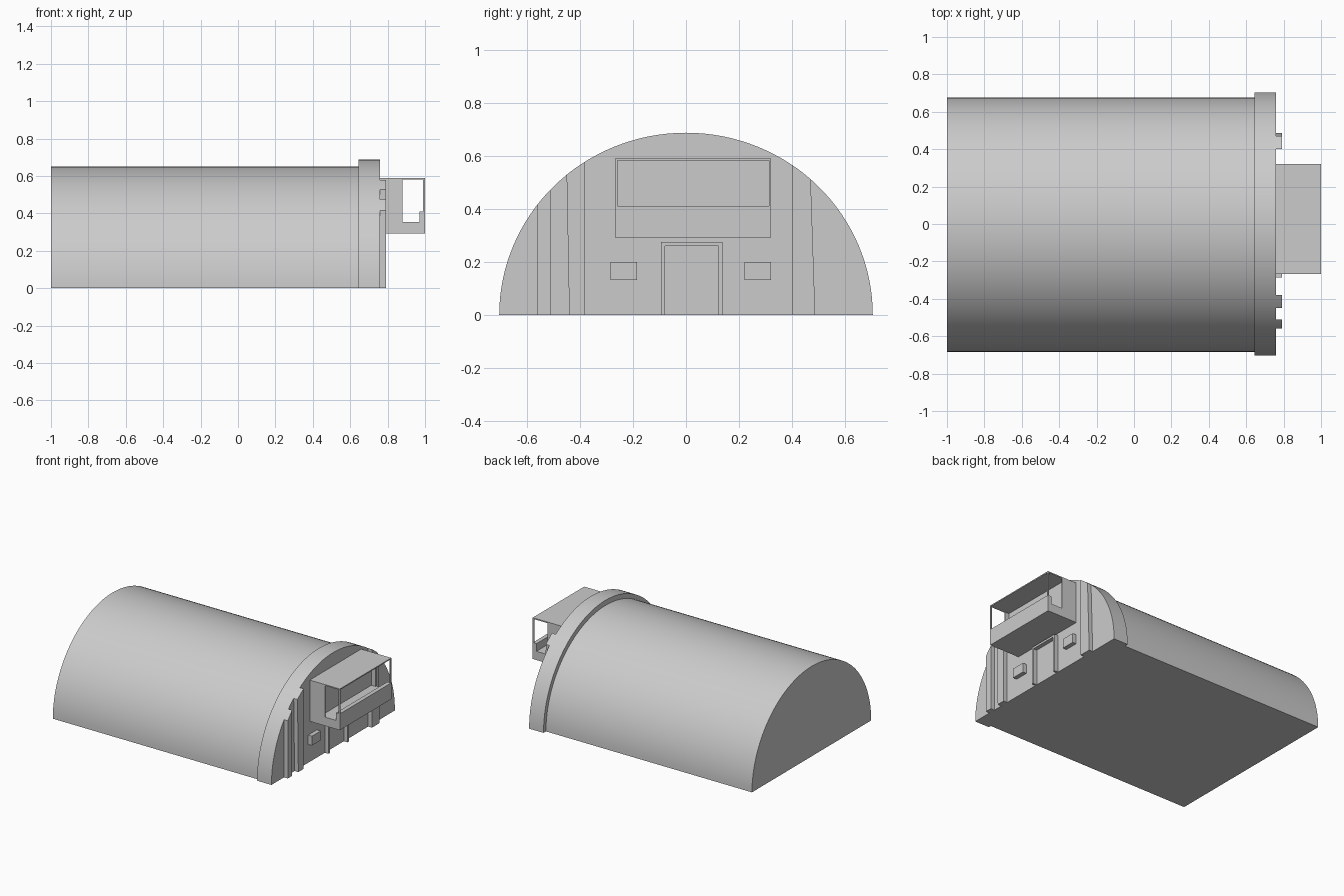
import bpy, math

cube = bpy.data.objects.get("Cube")
if cube:
    bpy.data.objects.remove(cube, do_unlink=True)

grey = bpy.data.materials.new("plain_grey")
grey.use_nodes = True
colour = (0.6, 0.6, 0.6, 1)
grey.diffuse_color = colour
grey.node_tree.nodes["Principled BSDF"].inputs["Base Color"].default_value = colour

WALL, PROUD = 0.76, 0.79      # end wall plane and face of its raised trim
HALF, HEIGHT = 0.704, 0.687   # arch of the end ring


def extrude(name, outline, x0, x1):
    """Extrude a (y, z) outline along x."""
    n = len(outline)
    verts = [(x, y, z) for x in (x0, x1) for y, z in outline]
    faces = [list(range(n))[::-1], list(range(n, 2 * n))]
    faces += [(i, (i + 1) % n, (i + 1) % n + n, i + n) for i in range(n)]
    mesh = bpy.data.meshes.new(name)
    mesh.from_pydata(verts, [], faces)
    mesh.materials.append(grey)
    obj = bpy.data.objects.new(name, mesh)
    bpy.context.collection.objects.link(obj)
    return obj


def box(name, x0, x1, y0, y1, z0, z1):
    return extrude(name, [(y0, z0), (y1, z0), (y1, z1), (y0, z1)], x0, x1)


def arch(name, x0, x1, centre, half, height, steps=64):
    angles = [math.pi * i / steps for i in range(steps + 1)]
    outline = [(centre + half * math.cos(a), height * math.sin(a)) for a in angles]
    obj = extrude(name, outline, x0, x1)
    bpy.ops.object.select_all(action="DESELECT")
    obj.select_set(True)
    bpy.context.view_layer.objects.active = obj
    bpy.ops.object.shade_smooth_by_angle(angle=math.radians(30))


def arch_z(y):
    return HEIGHT * math.sqrt(1 - (y / HALF) ** 2)


def pillar(name, low0, low1, top0, top1, steps=6):
    """Strip on the end wall whose top follows the arch."""
    ys = [top1 + (top0 - top1) * i / steps for i in range(steps + 1)]
    extrude(name, [(low0, 0), (low1, 0)] + [(y, arch_z(y)) for y in ys], WALL, PROUD)


# Vaulted hall and the larger end ring
arch("vaulted_hall", -1, 0.65, -0.004, 0.68, 0.65)
arch("end_ring", 0.645, WALL, 0, HALF, HEIGHT)

# Wall pillars
pillar("outer_pillar", -0.56, -0.51, -0.56, -0.51)
pillar("inner_pillar", -0.44, -0.38, -0.45, -0.38)
pillar("far_pillar", 0.40, 0.487, 0.40, 0.47)

# Windows
for side, y in (("right", -0.285), ("left", 0.22)):
    box(side + "_window", WALL, PROUD, y, y + 0.1, 0.132, 0.2)

# Door frame
extrude("door_frame", [(-0.095, 0), (-0.08, 0), (-0.08, 0.26), (0.122, 0.26),
                       (0.122, 0), (0.137, 0), (0.137, 0.275), (-0.095, 0.275)],
        WALL, PROUD)

# Balcony cabin: floor, back, roof, parapet, side walls and thin corner posts
Y0, Y1, THIN = -0.267, 0.32, 0.008
LOW, FLOOR, SILL, TOP = 0.292, 0.355, 0.41, 0.59
box("balcony_floor", WALL, 1, Y0, Y1, LOW, FLOOR)
box("balcony_back", WALL, 0.847, Y0 + THIN, Y1 - THIN, FLOOR, TOP - THIN)
box("balcony_roof", WALL, 1, Y0, Y1, TOP - THIN, TOP)
box("balcony_parapet", 0.97, 1, Y0 + THIN, Y1 - THIN, FLOOR, SILL)
for side, y in (("right", Y0), ("left", Y1 - THIN)):
    box(side + "_balcony_wall", WALL, 0.88, y, y + THIN, FLOOR, TOP - THIN)
    box(side + "_balcony_post", 0.99, 1, y, y + THIN, FLOOR, TOP - THIN)
    box(side + "_parapet_end", 0.97, 0.99, y, y + THIN, FLOOR, SILL)
